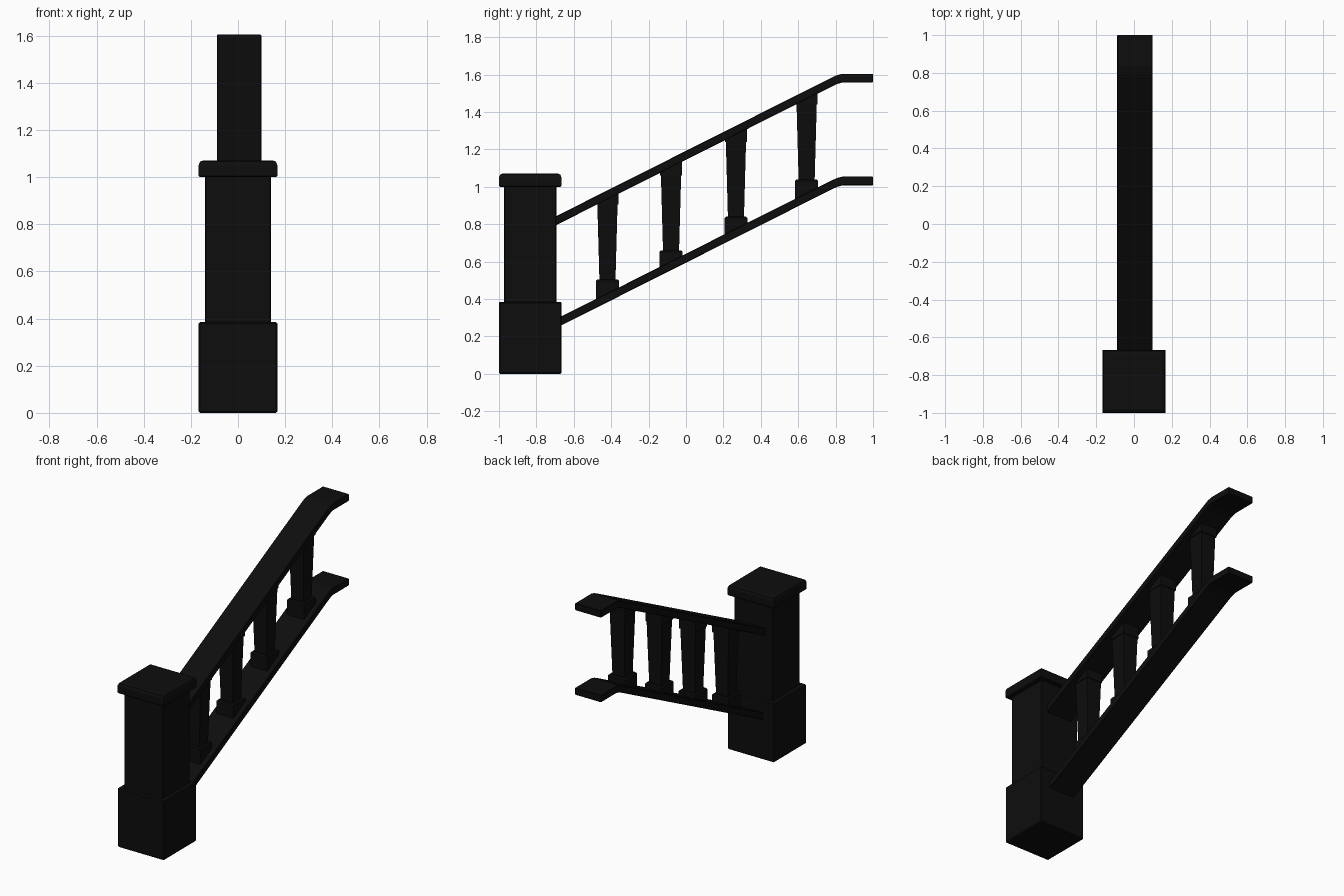
import bpy
import bmesh

cube = bpy.data.objects.get("Cube")
if cube:
    bpy.data.objects.remove(cube, do_unlink=True)

black = bpy.data.materials.new("black_paint")
black.use_nodes = True
colour = (0.004, 0.004, 0.004, 1)
black.diffuse_color = colour
black.node_tree.nodes["Principled BSDF"].inputs["Base Color"].default_value = colour

SLOPE = 0.503
RAIL_X = 0.005
RAIL_DROP = 0.55


def add_object(name, bm, bevel=0, segments=1):
    bmesh.ops.recalc_face_normals(bm, faces=bm.faces)
    mesh = bpy.data.meshes.new(name)
    bm.to_mesh(mesh)
    bm.free()
    mesh.materials.append(black)
    obj = bpy.data.objects.new(name, mesh)
    bpy.context.collection.objects.link(obj)
    if bevel:
        mod = obj.modifiers.new("Rounded edges", "BEVEL")
        mod.width = bevel
        mod.segments = segments
        mod.limit_method = "ANGLE"
    return obj


def loft(bm, x, y, sections):
    """Square rings (half width, height, slope) joined into a closed solid."""
    rings = []
    for half, z, slope in sections:
        rings.append([bm.verts.new((x + sx * half, y + sy * half, z + slope * sy * half))
                      for sx, sy in ((-1, -1), (1, -1), (1, 1), (-1, 1))])
    for low, high in zip(rings, rings[1:]):
        for i in range(4):
            j = (i + 1) % 4
            bm.faces.new((low[i], low[j], high[j], high[i]))
    bm.faces.new(rings[0][::-1])
    bm.faces.new(rings[-1])


def post_part(name, half, z0, z1, bevel, segments=1):
    bm = bmesh.new()
    loft(bm, 0, -0.833, [(half, z0, 0), (half, z1, 0)])
    return add_object(name, bm, bevel, segments)


# Newel post
post_part("post_base", 0.167, 0, 0.385, 0.006)
post_part("post_shaft", 0.14, 0.37, 1.01, 0.005)

# Post cap with a rounded upper edge
bm = bmesh.new()
loft(bm, 0, -0.833, [(0.162, 1.0, 0), (0.167, 1.005, 0), (0.167, 1.05, 0),
                     (0.161, 1.065, 0), (0.147, 1.071, 0)])
add_object("post_cap", bm)


# Rails: a sloping profile that levels out at the upper end
def rail(name, drop):
    top = [(-0.75, 0.815), (0.775, 1.582), (0.805, 1.596), (0.835, 1.604), (1.0, 1.604)]
    bottom = [(1.0, 1.558), (0.838, 1.558), (0.81, 1.55), (0.785, 1.539), (-0.75, 0.767)]
    bm = bmesh.new()
    face = bm.faces.new([bm.verts.new((RAIL_X - 0.094, y, z - drop)) for y, z in top + bottom])
    result = bmesh.ops.extrude_face_region(bm, geom=[face])
    moved = [g for g in result["geom"] if isinstance(g, bmesh.types.BMVert)]
    bmesh.ops.translate(bm, verts=moved, vec=(0.188, 0, 0))
    return add_object(name, bm, 0.003)


rail("handrail", 0)
rail("bottom_rail", RAIL_DROP)

# Balusters: sloped foot, tapered shaft and sloped head
for number, (y, foot_top) in enumerate(
        [(-0.42, 0.505), (-0.08, 0.66), (0.267, 0.84), (0.645, 1.04)], 1):
    rail_mid = 1.168 + SLOPE * y
    head = foot_top + 0.4
    bm = bmesh.new()
    loft(bm, RAIL_X, y, [
        (0.061, rail_mid - RAIL_DROP, SLOPE), (0.061, foot_top - 0.008, 0),
        (0.054, foot_top, 0), (0.043, foot_top, 0),
        (0.054, head, 0), (0.059, head, 0),
        (0.059, rail_mid, SLOPE)])
    add_object(f"baluster_{number}", bm)
